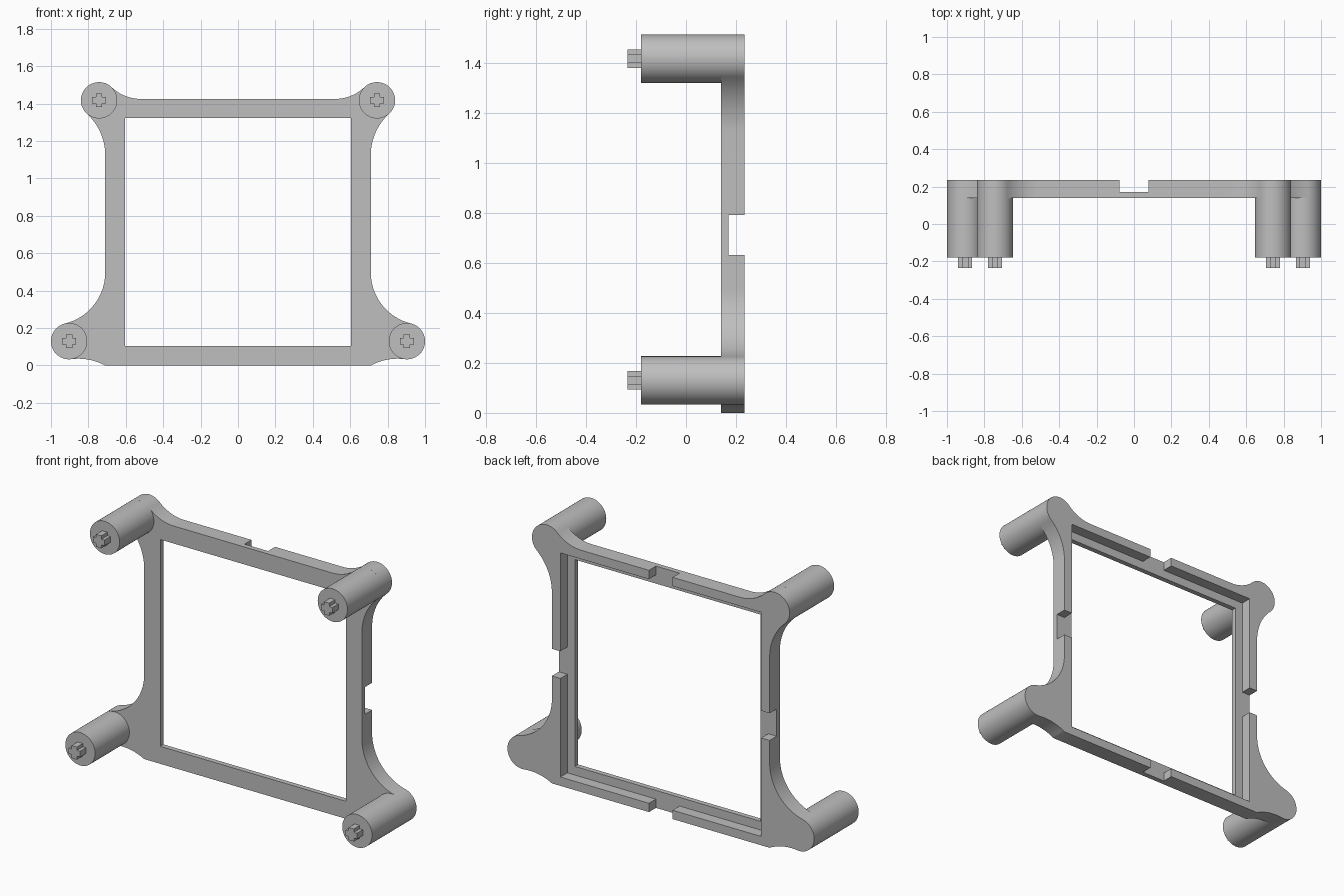
import bpy, bmesh, math
from mathutils import Vector

cube = bpy.data.objects.get("Cube")
if cube:
    bpy.data.objects.remove(cube, do_unlink=True)

grey = bpy.data.materials.new("plain_grey")
grey.use_nodes = True
colour = (0.52, 0.52, 0.52, 1)
grey.diffuse_color = colour
grey.node_tree.nodes["Principled BSDF"].inputs["Base Color"].default_value = colour

FRONT, LEDGE, BACK = 0.14, 0.17, 0.235
POST_FRONT, PEG_FRONT = -0.18, -0.235
POST_R = 0.097
MID_Z = 0.713


def prism(name, points, y0, y1):
    """Extrude an x-z outline from y0 to y1."""
    bm = bmesh.new()
    face = bm.faces.new([bm.verts.new((x, y0, z)) for x, z in points])
    grown = bmesh.ops.extrude_face_region(bm, geom=[face], use_keep_orig=True)
    verts = [g for g in grown["geom"] if isinstance(g, bmesh.types.BMVert)]
    bmesh.ops.translate(bm, verts=verts, vec=(0, y1 - y0, 0))
    bmesh.ops.recalc_face_normals(bm, faces=bm.faces[:])
    mesh = bpy.data.meshes.new(name)
    bm.to_mesh(mesh)
    bm.free()
    mesh.materials.append(grey)
    obj = bpy.data.objects.new(name, mesh)
    bpy.context.collection.objects.link(obj)
    return obj


def rect(half_x, z0, z1):
    return [(-half_x, z0), (half_x, z0), (half_x, z1), (-half_x, z1)]


def arc(centre, start, end, ccw, steps):
    """Points of an arc round centre, from start to end."""
    a, b = start - centre, end - centre
    a0, a1 = math.atan2(a.y, a.x), math.atan2(b.y, b.x)
    sweep = (a1 - a0) % math.tau if ccw else -((a0 - a1) % math.tau)
    pts = []
    for i in range(steps + 1):
        t = i / steps
        r = a.length * (1 - t) + b.length * t
        pts.append(centre + r * Vector((math.cos(a0 + sweep * t), math.sin(a0 + sweep * t))))
    return pts


def corner(post, c_in, start, c_out, end):
    """Fillet into a post, go round it, and fillet back out."""
    t_in = post + (c_in - post).normalized() * POST_R
    t_out = post + (c_out - post).normalized() * POST_R
    return (arc(c_in, start, t_in, False, 16)[:-1]
            + arc(post, t_in, t_out, True, 32)
            + arc(c_out, t_out, end, False, 16)[1:])


def select_only(obj):
    bpy.ops.object.select_all(action="DESELECT")
    obj.select_set(True)
    bpy.context.view_layer.objects.active = obj


def smooth(obj):
    select_only(obj)
    bpy.ops.object.shade_smooth_by_angle(angle=math.radians(30))


# Frame outline: one half, then mirrored
low_post, high_post = Vector((0.903, 0.13)), Vector((0.743, 1.418))
half = corner(low_post, Vector((0.853, -0.264)), Vector((0.71, 0)),
              Vector((0.99, 0.497)), Vector((0.71, 0.497)))
half += corner(high_post, Vector((1.01, 1.125)), Vector((0.71, 1.125)),
               Vector((0.518, 1.655)), Vector((0.518, 1.425)))
outline = [(p.x, p.y) for p in half] + [(-p.x, p.y) for p in reversed(half)]
frame = prism("frame", outline, FRONT, BACK)

# Opening, stepped recess and the four edge notches
cutters = [
    prism("opening_cutter", rect(0.605, 0.103, 1.322), 0, 0.5),
    prism("recess_cutter", rect(0.655, 0.052, 1.373), LEDGE, 0.5),
    prism("side_notch_cutter", rect(1.2, MID_Z - 0.08, MID_Z + 0.08), LEDGE, 0.5),
    prism("end_notch_cutter", rect(0.077, -0.2, 1.7), LEDGE, 0.5),
]
for cutter in cutters:
    cutter.hide_render = True
    mod = frame.modifiers.new("cut", "BOOLEAN")
    mod.operation = "DIFFERENCE"
    mod.solver = "EXACT"
    mod.object = cutter
    select_only(frame)
    bpy.ops.object.modifier_apply(modifier=mod.name)
    bpy.data.objects.remove(cutter, do_unlink=True)
smooth(frame)

# Posts with cross-shaped pegs
A, B = 0.017, 0.037
quarter = [(B, -A), (B, A), (A, A)]
cross = []
for k in range(4):
    c, s = round(math.cos(k * math.pi / 2)), round(math.sin(k * math.pi / 2))
    cross += [(x * c - z * s, x * s + z * c) for x, z in quarter]

for level, post in (("lower", low_post), ("upper", high_post)):
    for side, sign in (("left", 1), ("right", -1)):
        px, pz = sign * post.x, post.y
        ring = [(px + POST_R * math.cos(math.tau * i / 64),
                 pz + POST_R * math.sin(math.tau * i / 64)) for i in range(64)]
        smooth(prism(f"{level}_{side}_post", ring, POST_FRONT, FRONT + 0.01))
        prism(f"{level}_{side}_peg", [(px + x, pz + z) for x, z in cross],
              PEG_FRONT, POST_FRONT + 0.01)
